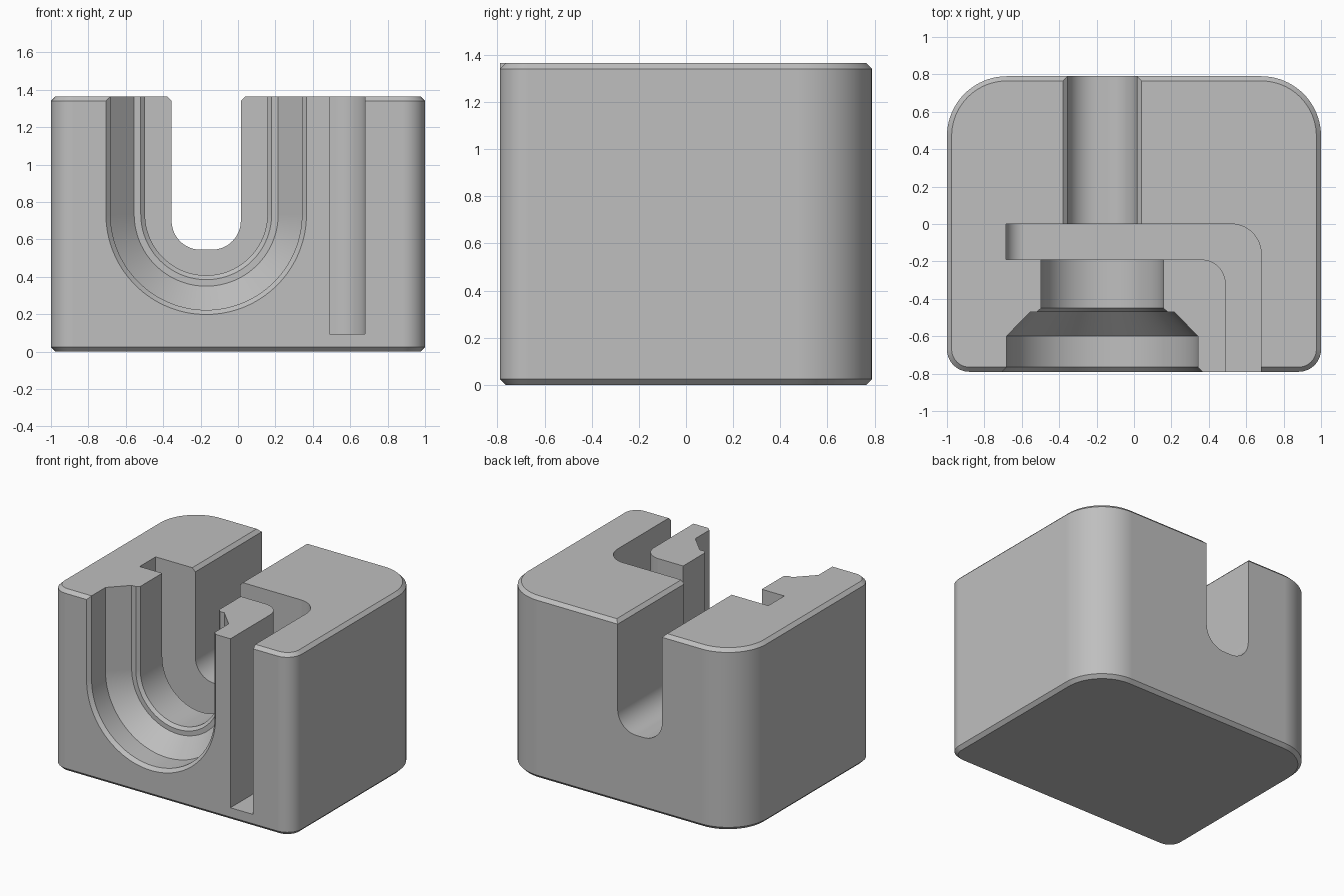
import bpy, bmesh, math
from mathutils import Vector

cube = bpy.data.objects.get("Cube")
if cube:
    bpy.data.objects.remove(cube, do_unlink=True)

HEIGHT, DEPTH, CHAMFER = 1.365, 0.79, 0.025
CX, CZ = -0.17, 0.735          # axis of the stepped U channel
ABOVE = 1.5                    # cutters reach past the top

grey = bpy.data.materials.new("grey")
grey.use_nodes = True
grey.diffuse_color = (0.52, 0.52, 0.52, 1)
grey.node_tree.nodes["Principled BSDF"].inputs["Base Color"].default_value = grey.diffuse_color


def rounded(corners, steps=20):
    """2D outline from (x, y, radius) corners; rounded corners are right angles."""
    out = []
    for i, (x, y, r) in enumerate(corners):
        p = Vector((x, y))
        if r == 0:
            out.append(p)
            continue
        back = (Vector(corners[i - 1][:2]) - p).normalized()
        ahead = (Vector(corners[(i + 1) % len(corners)][:2]) - p).normalized()
        centre = p + (back + ahead) * r
        for k in range(steps + 1):
            t = math.pi / 2 * k / steps
            out.append(centre - ahead * r * math.cos(t) - back * r * math.sin(t))
    return out


def loft(name, levels, axis):
    """Closed solid through (position, outline) levels along y or z."""
    bm = bmesh.new()
    rings = []
    for pos, outline in levels:
        rings.append([bm.verts.new((p.x, pos, p.y) if axis == "y" else (p.x, p.y, pos))
                      for p in outline])
    for a, b in zip(rings, rings[1:]):
        for i in range(len(a)):
            j = (i + 1) % len(a)
            bm.faces.new((a[i], a[j], b[j], b[i]))
    bm.faces.new(rings[0])
    bm.faces.new(rings[-1])
    bmesh.ops.remove_doubles(bm, verts=bm.verts, dist=1e-5)
    bmesh.ops.recalc_face_normals(bm, faces=bm.faces)
    mesh = bpy.data.meshes.new(name)
    bm.to_mesh(mesh)
    bm.free()
    mesh.materials.append(grey)
    obj = bpy.data.objects.new(name, mesh)
    bpy.context.collection.objects.link(obj)
    return obj


def apply(obj, mod):
    bpy.context.view_layer.objects.active = obj
    bpy.ops.object.modifier_apply(modifier=mod.name)


def combine(obj, tool, operation):
    mod = obj.modifiers.new(tool.name, "BOOLEAN")
    mod.operation, mod.solver, mod.object = operation, "EXACT", tool
    apply(obj, mod)
    bpy.data.objects.remove(tool, do_unlink=True)


def plan(inset):
    w, d = 1 - inset, DEPTH - inset
    front, rear = 0.12 - inset, 0.32 - inset
    return rounded([(-w, -d, front), (w, -d, front), (w, d, rear), (-w, d, rear)])


def u_shape(r):
    return rounded([(CX - r, ABOVE, 0), (CX - r, CZ - r, r),
                    (CX + r, CZ - r, r), (CX + r, ABOVE, 0)], 32)


# Block with chamfered top and bottom rims
block = loft("holder_block", [(0, plan(CHAMFER)), (CHAMFER, plan(0)),
                              (HEIGHT - CHAMFER, plan(0)), (HEIGHT, plan(CHAMFER))], "z")

# Square-edged front post between channel and slot
post = rounded([(0.28, -DEPTH, 0), (0.58, -DEPTH, 0), (0.58, -0.6, 0), (0.28, -0.6, 0)])
combine(block, loft("front_post", [(1.2, post), (HEIGHT, post)], "z"), "UNION")

# Stepped U channel, narrowing towards the back
steps = [(-0.84, 0.585), (-0.765, 0.512), (-0.6, 0.512), (-0.47, 0.385),
         (-0.47, 0.35), (-0.45, 0.327), (-0.1, 0.327)]
combine(block, loft("channel_cutter", [(y, u_shape(r)) for y, r in steps], "y"), "DIFFERENCE")

# L-shaped slot, with a rounded floor at its closed end
ell = rounded([(-0.685, 0, 0), (-0.685, -0.19, 0), (0.49, -0.19, 0.13),
               (0.49, -0.9, 0), (0.68, -0.9, 0), (0.68, 0, 0.16)])
slot = loft("slot_cutter", [(0.095, ell), (ABOVE, ell)], "z")
bm = bmesh.new()
bm.from_mesh(slot.data)
end = [e for e in bm.edges if all(v.co.x < -0.68 and v.co.z < 0.1 for v in e.verts)]
bmesh.ops.bevel(bm, geom=end, offset=0.1, segments=12, profile=0.5, affect="EDGES")
bm.to_mesh(slot.data)
bm.free()
combine(block, slot, "DIFFERENCE")

# Rear slot with rounded floor and chamfered top edges
half, rim, flare = 0.185, HEIGHT - CHAMFER, 0.185 + ABOVE - HEIGHT + CHAMFER
rear = rounded([(CX - flare, ABOVE, 0), (CX - half, rim, 0), (CX - half, 0.545, 0.155),
                (CX + half, 0.545, 0.155), (CX + half, rim, 0), (CX + flare, ABOVE, 0)])
combine(block, loft("rear_cutter", [(-0.08, rear), (0.9, rear)], "y"), "DIFFERENCE")

# Smooth curves, keep edges crisp
bpy.ops.object.select_all(action="DESELECT")
block.select_set(True)
bpy.context.view_layer.objects.active = block
bpy.ops.object.shade_smooth_by_angle(angle=math.radians(25))
weighted = block.modifiers.new("weighted_normals", "WEIGHTED_NORMAL")
weighted.keep_sharp = True
